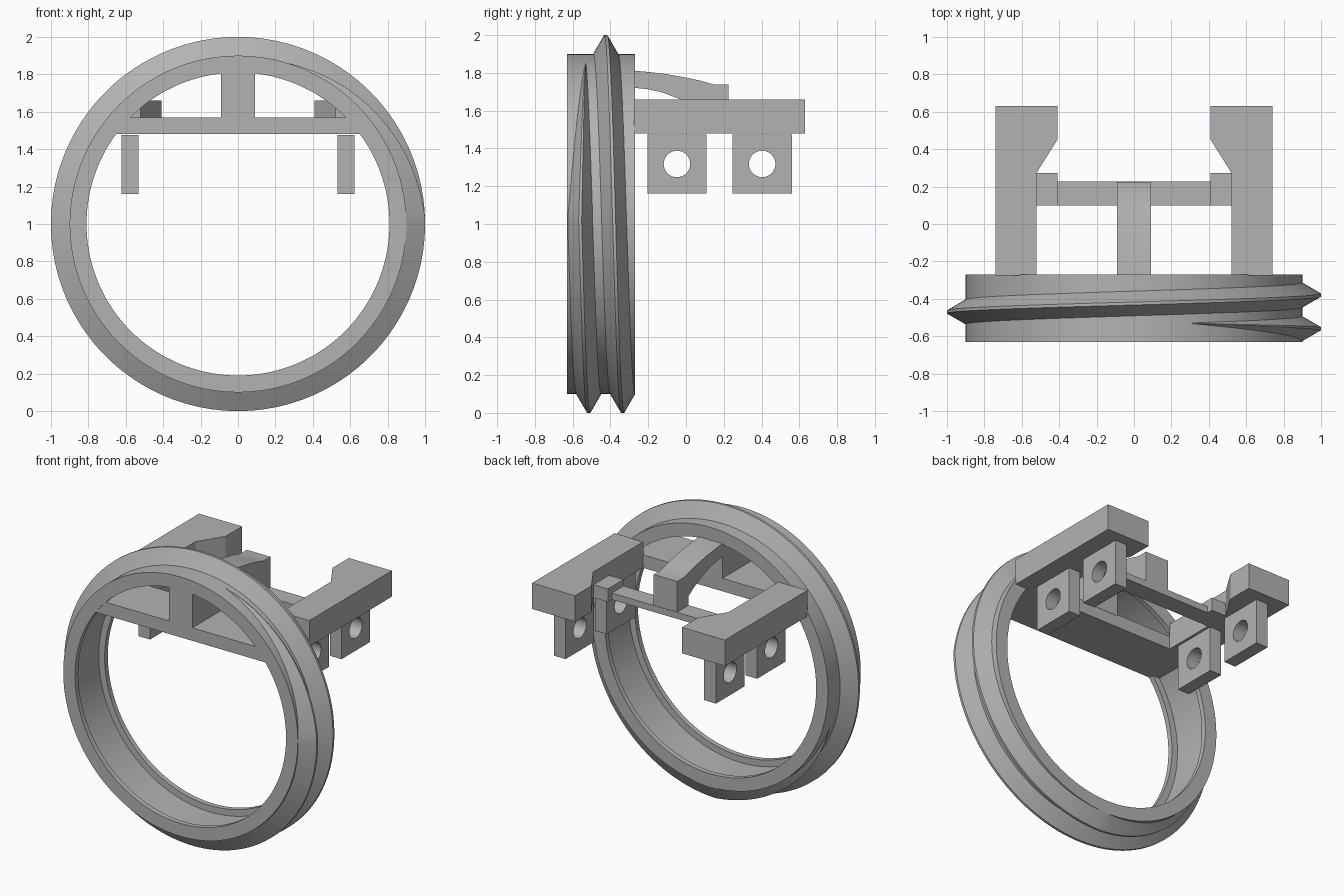
import bpy, bmesh, math

if "Cube" in bpy.data.objects:
    bpy.data.objects.remove(bpy.data.objects["Cube"])

grey = bpy.data.materials.new("mid grey")
grey.diffuse_color = (0.45, 0.45, 0.45, 1)
grey.use_nodes = True
grey.node_tree.nodes["Principled BSDF"].inputs["Base Color"].default_value = grey.diffuse_color


def finish(bm, name, smooth=True):
    bmesh.ops.recalc_face_normals(bm, faces=bm.faces)
    me = bpy.data.meshes.new(name)
    bm.to_mesh(me)
    bm.free()
    ob = bpy.data.objects.new(name, me)
    bpy.context.collection.objects.link(ob)
    me.materials.append(grey)
    if smooth:
        bpy.ops.object.select_all(action='DESELECT')
        bpy.context.view_layer.objects.active = ob
        ob.select_set(True)
        bpy.ops.object.shade_smooth_by_angle(angle=math.radians(25))
    return ob


def prism(name, pts, a, b, place):
    """Extrude a 2D outline from a to b; place maps (u, v, depth) to xyz."""
    bm = bmesh.new()
    lo = [bm.verts.new(place(u, v, a)) for u, v in pts]
    hi = [bm.verts.new(place(u, v, b)) for u, v in pts]
    bm.faces.new(lo)
    bm.faces.new(hi)
    n = len(pts)
    for i in range(n):
        j = (i + 1) % n
        bm.faces.new((lo[i], lo[j], hi[j], hi[i]))
    return finish(bm, name)


def box(name, x0, x1, y0, y1, z0, z1):
    return prism(name, [(x0, y0), (x1, y0), (x1, y1), (x0, y1)], z0, z1,
                 lambda u, v, d: (u, v, d))


def sweep(name, sections, closed):
    """Skin a list of cross-sections, each a list of xyz points."""
    bm = bmesh.new()
    rows = [[bm.verts.new(p) for p in s] for s in sections]
    n = len(rows[0])
    for i in range(len(rows) if closed else len(rows) - 1):
        a, b = rows[i], rows[(i + 1) % len(rows)]
        for k in range(n):
            m = (k + 1) % n
            bm.faces.new((a[k], a[m], b[m], b[k]))
    if not closed:
        bm.faces.new(rows[0])
        bm.faces.new(rows[-1])
    return finish(bm, name)


def polar(r, y, ang):
    return (r * math.cos(ang), y, 1 + r * math.sin(ang))


# Ring body with a shallow groove inside
FRONT, BACK = -0.63, -0.27
profile = [(0.9, FRONT), (0.9, BACK), (0.81, BACK), (0.81, BACK - 0.035),
           (0.855, BACK - 0.035), (0.855, FRONT + 0.035),
           (0.81, FRONT + 0.035), (0.81, FRONT)]
SEG = 144
sweep("ring", [[polar(r, y, 2 * math.pi * i / SEG) for r, y in profile]
               for i in range(SEG)], True)

# Screw thread that fades in and out at both ends
sections = []
START, END, FADE = 72, -520, 70
for deg in range(START, END - 1, -2):
    t = max(0.02, min(1, (START - deg) / FADE, (deg - END) / FADE))
    y = -0.56 - deg / 360 * 0.18
    if deg > 0:
        y = -0.56 + 0.03 * (1 - t)
    if deg < -450:
        y = -0.335 - 0.03 * (1 - t)
    w, r = 0.066 * t, 0.9 + 0.1 * t
    a = math.radians(deg)
    sections.append([polar(0.885, y - w, a), polar(0.9, y - w, a),
                     polar(r, y - 0.008 * t, a), polar(r, y + 0.008 * t, a),
                     polar(0.9, y + w, a), polar(0.885, y + w, a)])
sweep("thread", sections, False)

# Crossbar and centre post inside the ring
front_plane = lambda u, v, d: (u, d, v)
side_plane = lambda u, v, d: (d, u, v)
prism("crossbar", [(-0.72, 1.48), (0.72, 1.48), (0.66, 1.57), (-0.66, 1.57)],
      FRONT + 0.002, BACK - 0.002, front_plane)
box("centre_post", -0.09, 0.09, FRONT + 0.002, BACK, 1.56, 1.83)

# Arched strut from the post to the rear beam
prism("arched_strut",
      [(-0.28, 1.812), (-0.2, 1.805), (-0.1, 1.793), (0, 1.775), (0.08, 1.758),
       (0.15, 1.738), (0.225, 1.738), (0.225, 1.48), (0.1, 1.48), (0.1, 1.59),
       (0.04, 1.627), (-0.03, 1.66), (-0.12, 1.695), (-0.2, 1.713),
       (-0.28, 1.722)], -0.09, 0.09, side_plane)

# Rear beam
box("rear_beam", -0.53, 0.53, 0.1, 0.228, 1.48, 1.525)


def bracket(name, s, yc):
    """Square plate with a round hole, made as a ring of quads."""
    h, r, zc, n = 0.157, 0.07, 1.318, 48
    rows = []
    for i in range(n):
        a = 2 * math.pi * (i + 0.0) / n
        c, d = math.cos(a), math.sin(a)
        k = h / max(abs(c), abs(d))
        x0, x1 = s * 0.532, s * 0.622
        rows.append([(x0, yc + r * c, zc + r * d), (x1, yc + r * c, zc + r * d),
                     (x1, yc + k * c, zc + k * d), (x0, yc + k * c, zc + k * d)])
    sweep(name, rows, True)


# Side arms, beam end blocks and hanging brackets
for s, side in ((-1, "left"), (1, "right")):
    mirror = lambda u, v, d: (s * u, v, d)
    prism(side + "_arm", [(0.52, BACK - 0.005), (0.74, BACK - 0.005),
                          (0.74, 0.63), (0.41, 0.63), (0.41, 0.45),
                          (0.52, 0.275)], 1.48, 1.66, mirror)
    prism(side + "_end_block", [(0.41, 0.1), (0.53, 0.1), (0.53, 0.272),
                                (0.41, 0.272)], 1.48, 1.57, mirror)
    bracket(side + "_front_bracket", s, -0.048)
    bracket(side + "_rear_bracket", s, 0.403)
